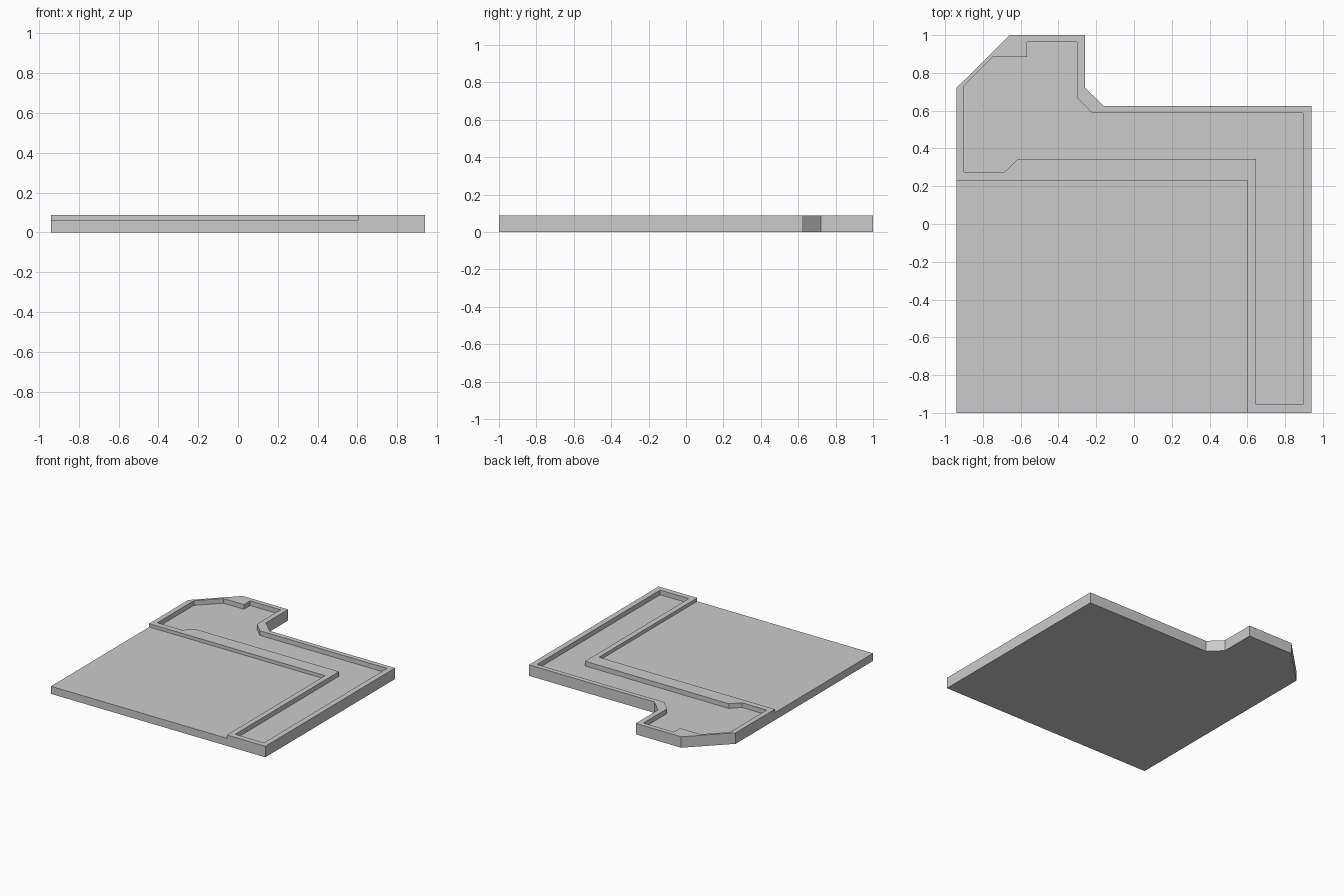
import bpy
import bmesh

cube = bpy.data.objects.get("Cube")
if cube:
    bpy.data.objects.remove(cube, do_unlink=True)

TOP, DECK, FLOOR = 0.087, 0.06, 0.05

grey = bpy.data.materials.new("plain grey")
grey.use_nodes = True
colour = (0.6, 0.6, 0.6, 1)
grey.diffuse_color = colour
grey.node_tree.nodes["Principled BSDF"].inputs["Base Color"].default_value = colour


def slab(name, outline, bottom, top):
    """Extrude a flat outline between two heights."""
    bm = bmesh.new()
    face = bm.faces.new([bm.verts.new((x, y, bottom)) for x, y in outline])
    result = bmesh.ops.extrude_face_region(bm, geom=[face])
    for v in result["geom"]:
        if isinstance(v, bmesh.types.BMVert):
            v.co.z = top
    bmesh.ops.recalc_face_normals(bm, faces=bm.faces)
    mesh = bpy.data.meshes.new(name)
    bm.to_mesh(mesh)
    bm.free()
    mesh.materials.append(grey)
    obj = bpy.data.objects.new(name, mesh)
    bpy.context.collection.objects.link(obj)
    return obj


def carve(target, cutter):
    """Subtract a cutter, apply the cut and discard the cutter."""
    cutter.hide_render = True
    mod = target.modifiers.new("cut", "BOOLEAN")
    mod.operation = "DIFFERENCE"
    mod.solver = "EXACT"
    mod.object = cutter
    bpy.context.view_layer.objects.active = target
    bpy.ops.object.modifier_apply(modifier=mod.name)
    bpy.data.objects.remove(cutter, do_unlink=True)


# Plate with a chamfered tab at the back
plate = slab("stepped_plate", [
    (-0.94, -1), (0.94, -1), (0.94, 0.625), (-0.16, 0.625),
    (-0.26, 0.722), (-0.26, 1), (-0.658, 1), (-0.94, 0.72)], 0, TOP)

# Lowered deck at the front
carve(plate, slab("deck_cutter", [
    (-1.2, -1.2), (0.602, -1.2), (0.602, 0.23), (-1.2, 0.23)], DECK, 0.2))

# Recessed channel leaving a thin rim
carve(plate, slab("channel_cutter", [
    (-0.9, 0.276), (-0.685, 0.276), (-0.616, 0.344), (0.645, 0.344),
    (0.645, -0.956), (0.896, -0.956), (0.896, 0.587), (-0.22, 0.587),
    (-0.302, 0.669), (-0.302, 0.963), (-0.567, 0.963), (-0.567, 0.885),
    (-0.747, 0.885), (-0.9, 0.732)], FLOOR, 0.2))
